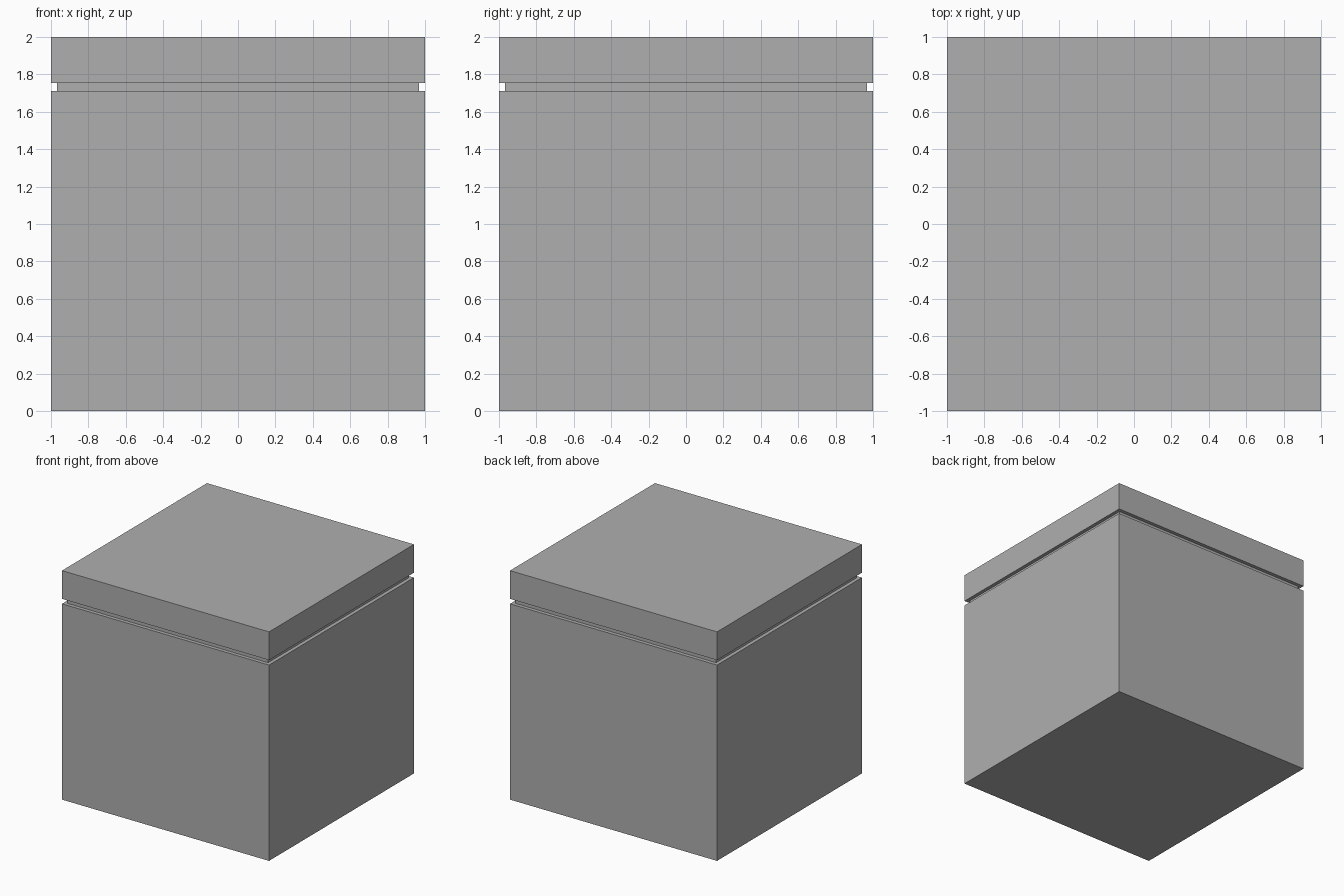
import bpy
import bmesh

if "Cube" in bpy.data.objects:
    bpy.data.objects.remove(bpy.data.objects["Cube"])

# Square sections from bottom to top: (half width, height)
SECTIONS = [
    (1.0, 0.0), (1.0, 1.71),        # body
    (0.968, 1.71), (0.968, 1.753),  # recessed groove
    (1.0, 1.753), (1.0, 2.0),       # lid
]


def square(bm, half, z):
    corners = [(-1, -1), (1, -1), (1, 1), (-1, 1)]
    return [bm.verts.new((x * half, y * half, z)) for x, y in corners]


# Lidded box as one closed shell
bm = bmesh.new()
rings = [square(bm, half, z) for half, z in SECTIONS]
for low, high in zip(rings, rings[1:]):
    for i in range(4):
        j = (i + 1) % 4
        bm.faces.new((low[i], low[j], high[j], high[i]))
bm.faces.new(rings[0][::-1])
bm.faces.new(rings[-1])
bmesh.ops.recalc_face_normals(bm, faces=bm.faces)

mesh = bpy.data.meshes.new("lidded_box")
bm.to_mesh(mesh)
bm.free()

# Darker grey finish
grey = bpy.data.materials.new("dark_grey")
grey.diffuse_color = (0.43, 0.43, 0.43, 1.0)
grey.use_nodes = True
grey.node_tree.nodes["Principled BSDF"].inputs["Base Color"].default_value = grey.diffuse_color
mesh.materials.append(grey)
bpy.context.collection.objects.link(bpy.data.objects.new("lidded_box", mesh))
